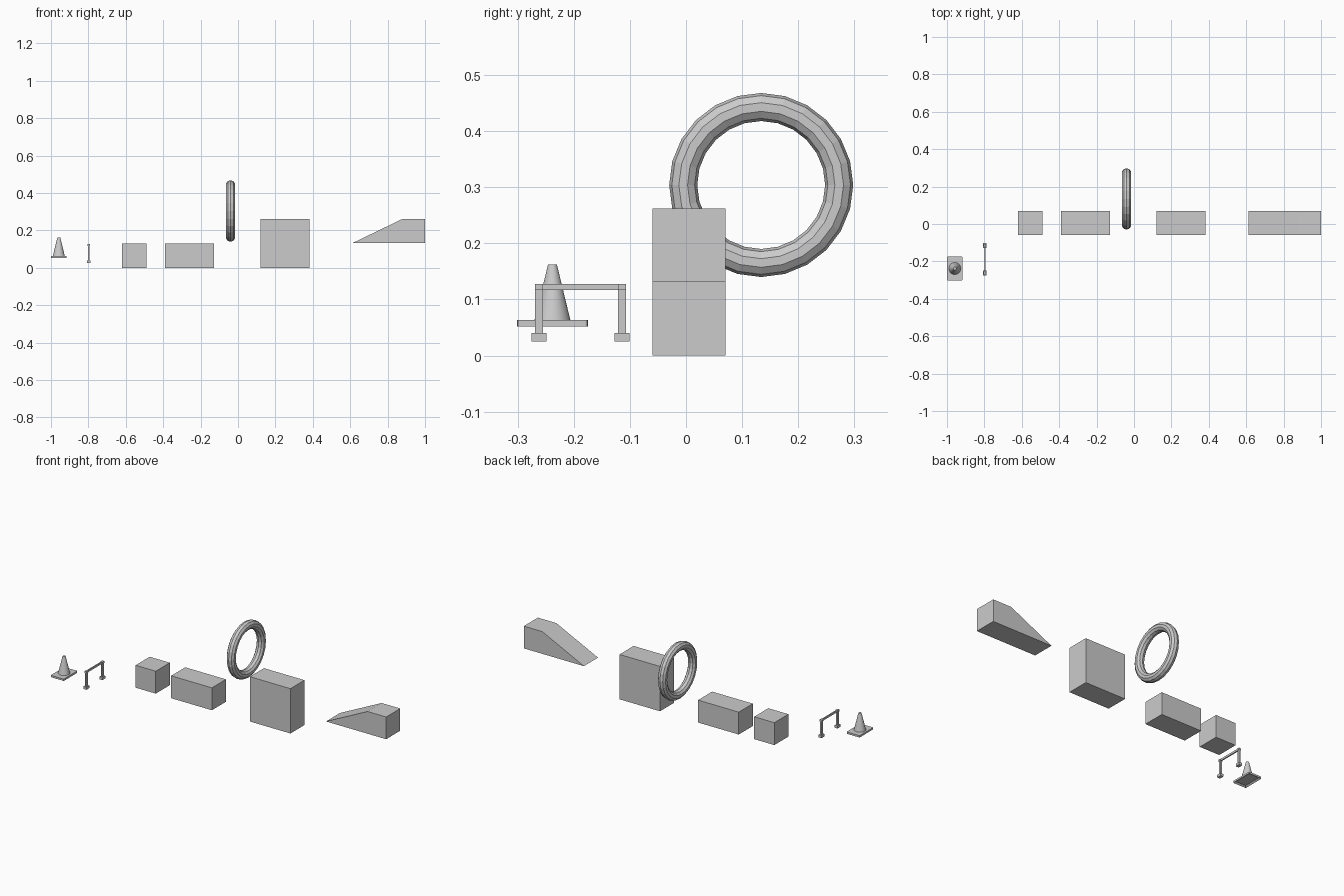
import bpy, bmesh, math
from mathutils import Matrix

cube = bpy.data.objects.get("Cube")
if cube:
    bpy.data.objects.remove(cube, do_unlink=True)

grey = bpy.data.materials.new("plain_grey")
grey.use_nodes = True
grey.diffuse_color = (0.6, 0.6, 0.6, 1)
grey.node_tree.nodes["Principled BSDF"].inputs["Base Color"].default_value = (0.6, 0.6, 0.6, 1)


def add(name, bm):
    bmesh.ops.recalc_face_normals(bm, faces=bm.faces)
    mesh = bpy.data.meshes.new(name)
    bm.to_mesh(mesh)
    bm.free()
    mesh.materials.append(grey)
    obj = bpy.data.objects.new(name, mesh)
    bpy.context.collection.objects.link(obj)
    return obj


def box_mesh(x, y, z):
    """Box from (min, max) ranges on each axis."""
    bm = bmesh.new()
    bmesh.ops.create_cube(bm, size=1)
    for v in bm.verts:
        for i, (lo, hi) in enumerate((x, y, z)):
            v.co[i] = hi if v.co[i] > 0 else lo
    return bm


def box(name, x, y, z):
    return add(name, box_mesh(x, y, z))


def around(c, width):
    return (c - width / 2, c + width / 2)


# Solid blocks in a row
depth = (-0.06, 0.07)
box("small_block", (-0.62, -0.49), depth, (0, 0.131))
box("long_block", (-0.39, -0.127), depth, (0, 0.131))
box("tall_block", (0.119, 0.381), depth, (0, 0.262))

# Ramp: side profile extruded through the depth
bm = bmesh.new()
profile = [(0.611, 0.132), (1.0, 0.132), (1.0, 0.262), (0.88, 0.262)]
face = bm.faces.new([bm.verts.new((x, depth[0], z)) for x, z in profile])
ext = bmesh.ops.extrude_face_region(bm, geom=[face])
bmesh.ops.translate(bm, vec=(0, depth[1] - depth[0], 0),
                    verts=[g for g in ext["geom"] if isinstance(g, bmesh.types.BMVert)])
add("ramp", bm)

# Faceted hoop: decagon section spun about the x axis
bm = bmesh.new()
sides, segments, major, minor = 10, 24, 0.139, 0.025
rings = []
for i in range(segments):
    a = math.tau * i / segments
    ring = []
    for j in range(sides):
        b = math.tau * j / sides
        r = major + minor * math.cos(b)
        ring.append(bm.verts.new((-0.04 + minor * math.sin(b),
                                  0.134 + r * math.cos(a), 0.304 + r * math.sin(a))))
    rings.append(ring)
for i in range(segments):
    p, q = rings[i], rings[(i + 1) % segments]
    for j in range(sides):
        k = (j + 1) % sides
        bm.faces.new((p[j], p[k], q[k], q[j]))
add("hoop", bm)

# Cone foot: slab with trimmed corners and a recessed underside
cx, cy = -0.958, -0.238
bm = box_mesh(around(cx, 0.084), around(cy, 0.126), (0.052, 0.063))
upright = [e for e in bm.edges if abs(e.verts[0].co.z - e.verts[1].co.z) > 0.005]
bmesh.ops.bevel(bm, geom=upright, offset=0.004, segments=2, affect='EDGES', profile=0.5)
bm.normal_update()
under = [f for f in bm.faces if f.normal.z < -0.9]
bmesh.ops.inset_region(bm, faces=under, thickness=0.01)
bmesh.ops.translate(bm, vec=(0, 0, 0.007), verts=list({v for f in under for v in f.verts}))
add("cone_foot", bm)

# Smooth cone body
bm = bmesh.new()
bmesh.ops.create_cone(bm, cap_ends=True, segments=32, radius1=0.032, radius2=0.008,
                      depth=0.099, matrix=Matrix.Translation((cx, cy, 0.1125)))
body = add("cone_body", bm)
bpy.ops.object.select_all(action='DESELECT')
body.select_set(True)
bpy.context.view_layer.objects.active = body
bpy.ops.object.shade_smooth_by_angle(angle=math.radians(40))

# Hurdle: two footed posts with corner joints and a crossbar
hx = -0.797
ends = {"front": -0.262, "back": -0.114}
for side, y in ends.items():
    box(f"hurdle_{side}_foot", around(hx, 0.019), around(y, 0.027), (0.025, 0.04))
    box(f"hurdle_{side}_post", around(hx, 0.008), around(y, 0.015), (0.04, 0.117))
    box(f"hurdle_{side}_joint", around(hx, 0.014), around(y, 0.015), (0.117, 0.128))
box("hurdle_crossbar", around(hx, 0.007), (ends["front"] + 0.0075, ends["back"] - 0.0075),
    (0.117, 0.128))
